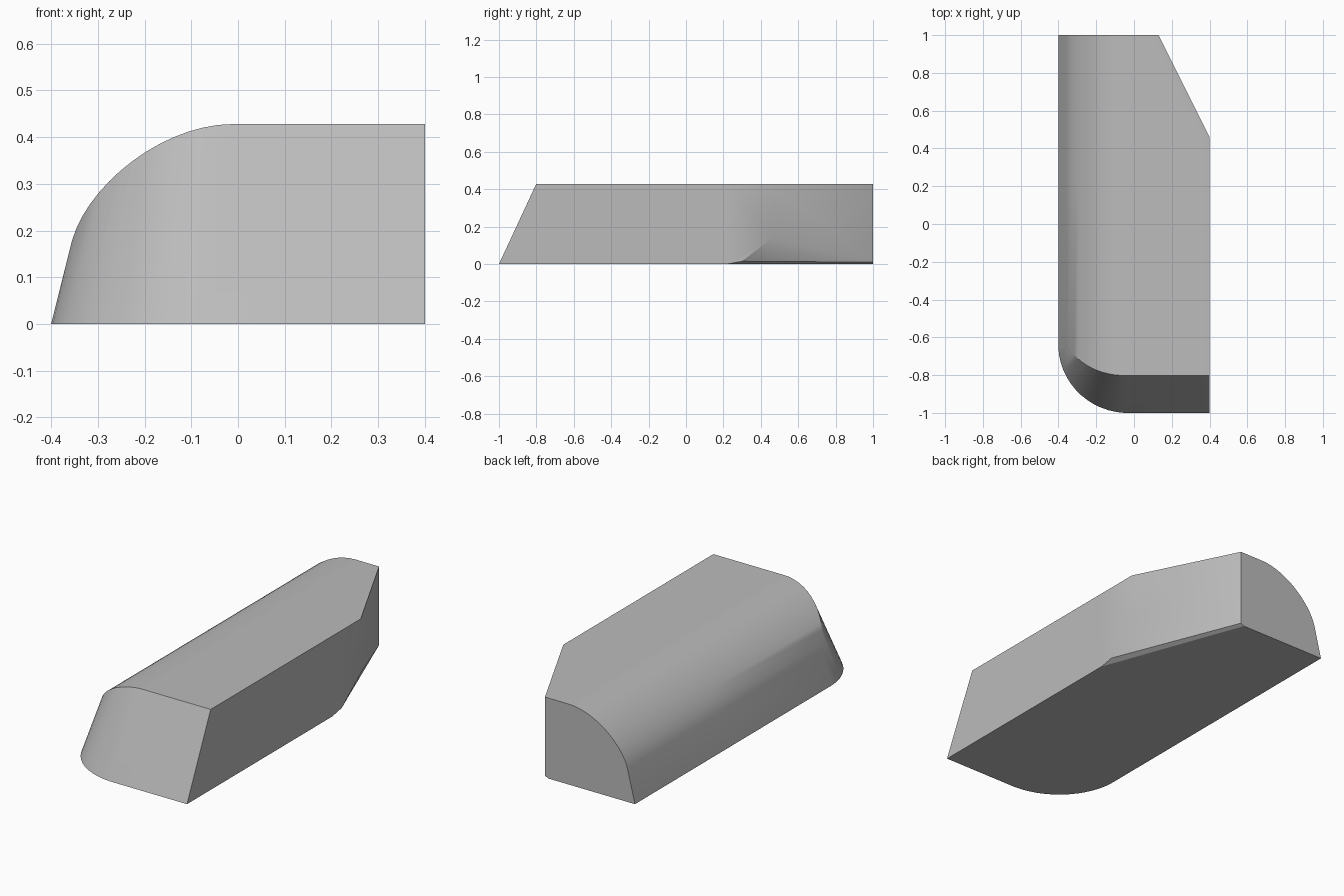
import bpy, bmesh, math
from mathutils import Vector

cube = bpy.data.objects.get("Cube")
if cube:
    bpy.data.objects.remove(cube, do_unlink=True)

HEIGHT = 0.428


def bezier(p0, p1, p2, p3, steps):
    pts = [Vector(p) for p in (p0, p1, p2, p3)]
    for i in range(steps + 1):
        t = i / steps
        s = 1 - t
        yield (s**3 * pts[0] + 3 * s * s * t * pts[1]
               + 3 * s * t * t * pts[2] + t**3 * pts[3])


def cut(bm, point, normal, keep_all=False):
    """Slice the solid, drop the side the normal points to, close the hole."""
    res = bmesh.ops.bisect_plane(
        bm, geom=bm.verts[:] + bm.edges[:] + bm.faces[:], dist=1e-5,
        plane_co=point, plane_no=Vector(normal).normalized(),
        clear_outer=not keep_all)
    if not keep_all:
        edges = [e for e in res["geom_cut"] if isinstance(e, bmesh.types.BMEdge)]
        bmesh.ops.contextual_create(bm, geom=edges)


def plane_cut(bm, a, b, c):
    """Cut along a plane through three points, facing away from the middle."""
    a, b, c = Vector(a), Vector(b), Vector(c)
    n = (b - a).cross(c - a)
    if n.dot(a - Vector((0, 0, 0.2))) < 0:
        n = -n
    cut(bm, a, n)


# Body: rounded shoulder profile extruded front to back
bm = bmesh.new()
shoulder = bezier((-0.355, 0.18), (-0.32, 0.30), (-0.16, HEIGHT), (-0.01, HEIGHT), 14)
profile = [(0.4, 0), (-0.4, 0)] + [tuple(p) for p in shoulder] + [(0.4, HEIGHT)]
base = bm.faces.new([bm.verts.new((x, 1, z)) for x, z in profile])
ext = bmesh.ops.extrude_face_region(bm, geom=[base])
bmesh.ops.translate(bm, vec=(0, -2.3, 0),
                    verts=[v for v in ext["geom"] if isinstance(v, bmesh.types.BMVert)])
bmesh.ops.recalc_face_normals(bm, faces=bm.faces)

# Sloping front, wrapping round the corner
STEPS = 14
for i in range(STEPS):
    s = i / STEPS
    a = s * math.pi / 2
    slope = 0.465 - 0.245 * s * s
    foot = (-0.03 - 0.37 * math.sin(a), -0.64 - 0.36 * math.cos(a), 0)
    cut(bm, foot, (-math.sin(a), -math.cos(a), slope))

# Clipped back corner with its lower chamfers
plane_cut(bm, (0.4, 0.46, 0), (0.13, 1, 0), (0.4, 0.46, 1))
plane_cut(bm, (0.4, 0.46, 0.14), (0.4, 0.30, 0.015), (0.13, 1, 0.01))
plane_cut(bm, (0.4, 0.22, 0), (0.4, 0.30, 0.015), (0.13, 1, 0.01))
cut(bm, (0, 0.215, 0), (0, 1, 0), keep_all=True)

bmesh.ops.remove_doubles(bm, verts=bm.verts, dist=1e-4)
bmesh.ops.recalc_face_normals(bm, faces=bm.faces)

mesh = bpy.data.meshes.new("wedge_body")
bm.to_mesh(mesh)
bm.free()
body = bpy.data.objects.new("wedge_body", mesh)
bpy.context.collection.objects.link(body)

# Plain grey finish
grey = bpy.data.materials.new("plain_grey")
grey.use_nodes = True
color = (0.5, 0.5, 0.5, 1)
grey.diffuse_color = color
grey.node_tree.nodes["Principled BSDF"].inputs["Base Color"].default_value = color
mesh.materials.append(grey)

bpy.context.view_layer.objects.active = body
body.select_set(True)
bpy.ops.object.shade_smooth_by_angle(angle=math.radians(27.5))
